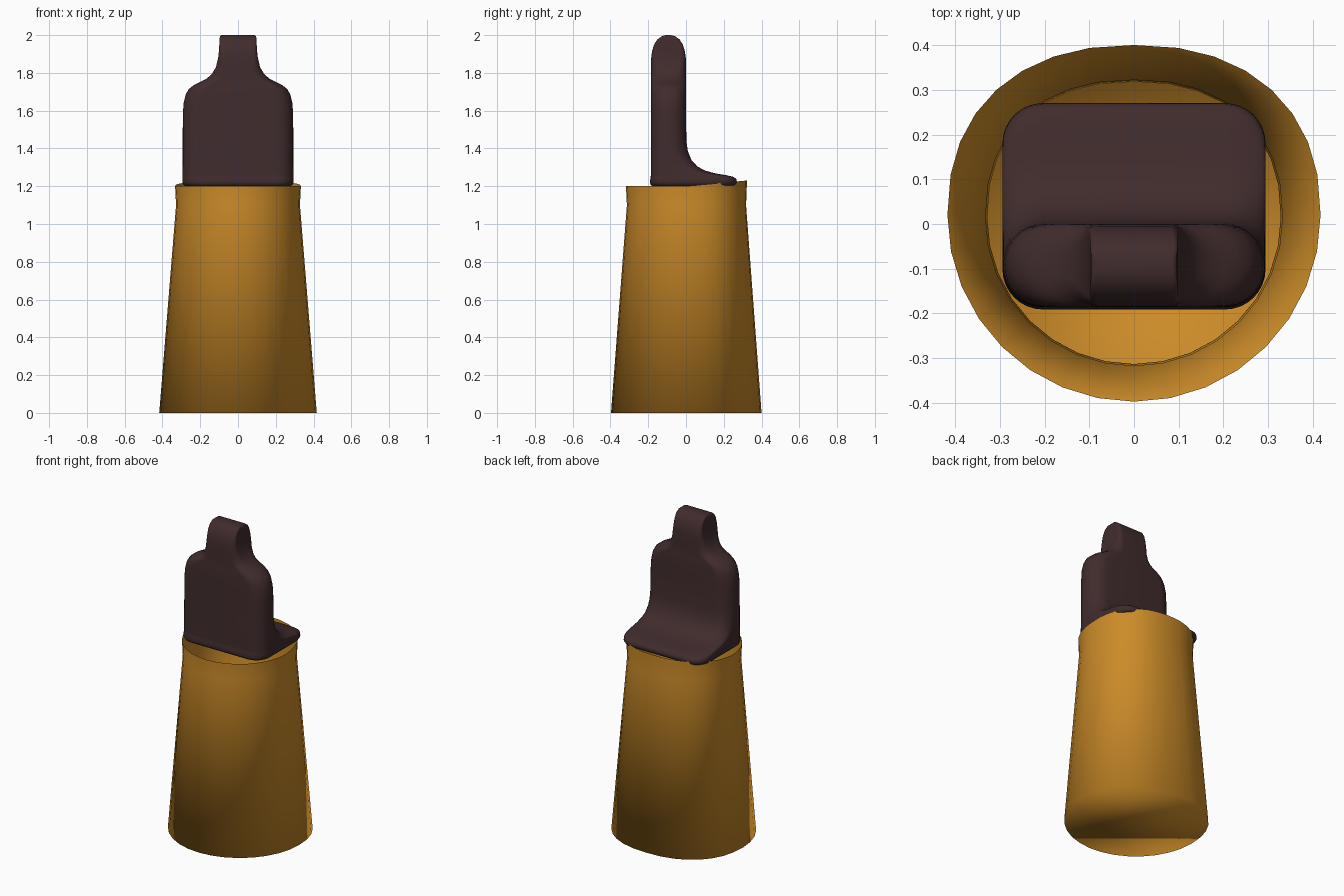
import bpy, bmesh, math


def make_material(name, color):
    mat = bpy.data.materials.new(name)
    mat.diffuse_color = (*color, 1)
    return mat


def loft(name, rings, mat, cap_top):
    """Skin a stack of equal-length rings, close the bottom, optionally the top."""
    bm = bmesh.new()
    loops = [[bm.verts.new(p) for p in ring] for ring in rings]
    n = len(loops[0])
    for a, b in zip(loops, loops[1:]):
        for i in range(n):
            j = (i + 1) % n
            bm.faces.new((a[i], a[j], b[j], b[i]))
    bm.faces.new(loops[0][::-1])
    if cap_top:
        bm.faces.new(loops[-1])
    for f in bm.faces:
        f.smooth = True
    me = bpy.data.meshes.new(name)
    bm.to_mesh(me)
    bm.free()
    me.materials.append(mat)
    ob = bpy.data.objects.new(name, me)
    bpy.context.collection.objects.link(ob)
    return ob


def spow(v, e):
    return math.copysign(abs(v) ** e, v)


def body_ring(r, back, cy, z, lift=0.0):
    """Circle whose rear half is flattened and slightly squared."""
    pts = []
    for i in range(32):
        t = math.tau * i / 32
        c, s = math.cos(t), math.sin(t)
        if s > 1e-6:
            x, y = r * spow(c, 0.88), cy + back * s ** 0.88
        else:
            x, y = r * c, cy + r * s
        pts.append((x, y, z + lift * max(0, y) / 0.32))
    return pts


def rounded_ring(z, w, front, back, r):
    """Rounded rectangle of half width w between two y values."""
    r = min(r, w * 0.98, (back - front) * 0.49)
    corners = [(w - r, back - r, 0), (r - w, back - r, 90),
               (r - w, front + r, 180), (w - r, front + r, 270)]
    return [(cx + r * math.cos(math.radians(a + k * 90 / 8)),
             cy + r * math.sin(math.radians(a + k * 90 / 8)), z)
            for cx, cy, a in corners for k in range(9)]


orange = make_material("orange", (0.6, 0.26, 0.022))
dark = make_material("dark_brown", (0.052, 0.025, 0.026))

# Tapered body, open at the top with a raised rear rim
loft("tapered_body", [
    body_ring(0.417, 0.38, 0.02, 0.0),
    body_ring(0.328, 0.303, 0.015, 1.1),
    body_ring(0.333, 0.308, 0.015, 1.2, 0.03),
], orange, cap_top=False)

# Upright back with shoulders and a low seat: z, half width, front y, back y, radius
sections = [
    (1.200, 0.275, -0.175, 0.245, 0.08),
    (1.206, 0.288, -0.187, 0.262, 0.09),
    (1.220, 0.294, -0.191, 0.270, 0.09),
    (1.238, 0.294, -0.189, 0.267, 0.09),
    (1.250, 0.294, -0.187, 0.250, 0.09),
    (1.258, 0.294, -0.186, 0.215, 0.09),
    (1.268, 0.294, -0.186, 0.155, 0.09),
    (1.283, 0.294, -0.186, 0.100, 0.09),
    (1.305, 0.293, -0.186, 0.060, 0.09),
    (1.340, 0.293, -0.186, 0.028, 0.09),
    (1.385, 0.293, -0.186, 0.010, 0.09),
    (1.440, 0.293, -0.185, 0.002, 0.09),
    (1.580, 0.292, -0.185, 0.000, 0.09),
    (1.640, 0.288, -0.185, 0.000, 0.09),
    (1.685, 0.277, -0.185, 0.000, 0.09),
    (1.715, 0.260, -0.185, 0.000, 0.09),
    (1.737, 0.232, -0.185, 0.000, 0.09),
    (1.752, 0.200, -0.185, 0.000, 0.085),
    (1.770, 0.165, -0.185, 0.000, 0.075),
    (1.795, 0.138, -0.185, 0.000, 0.06),
    (1.830, 0.117, -0.185, 0.000, 0.04),
    (1.880, 0.105, -0.184, -0.001, 0.025),
    (1.915, 0.101, -0.180, -0.006, 0.02),
    (1.950, 0.099, -0.169, -0.017, 0.015),
    (1.977, 0.098, -0.152, -0.034, 0.012),
    (1.993, 0.096, -0.130, -0.056, 0.01),
    (2.000, 0.088, -0.108, -0.078, 0.005),
]
loft("seat_with_back", [rounded_ring(*s) for s in sections], dark, cap_top=True)
